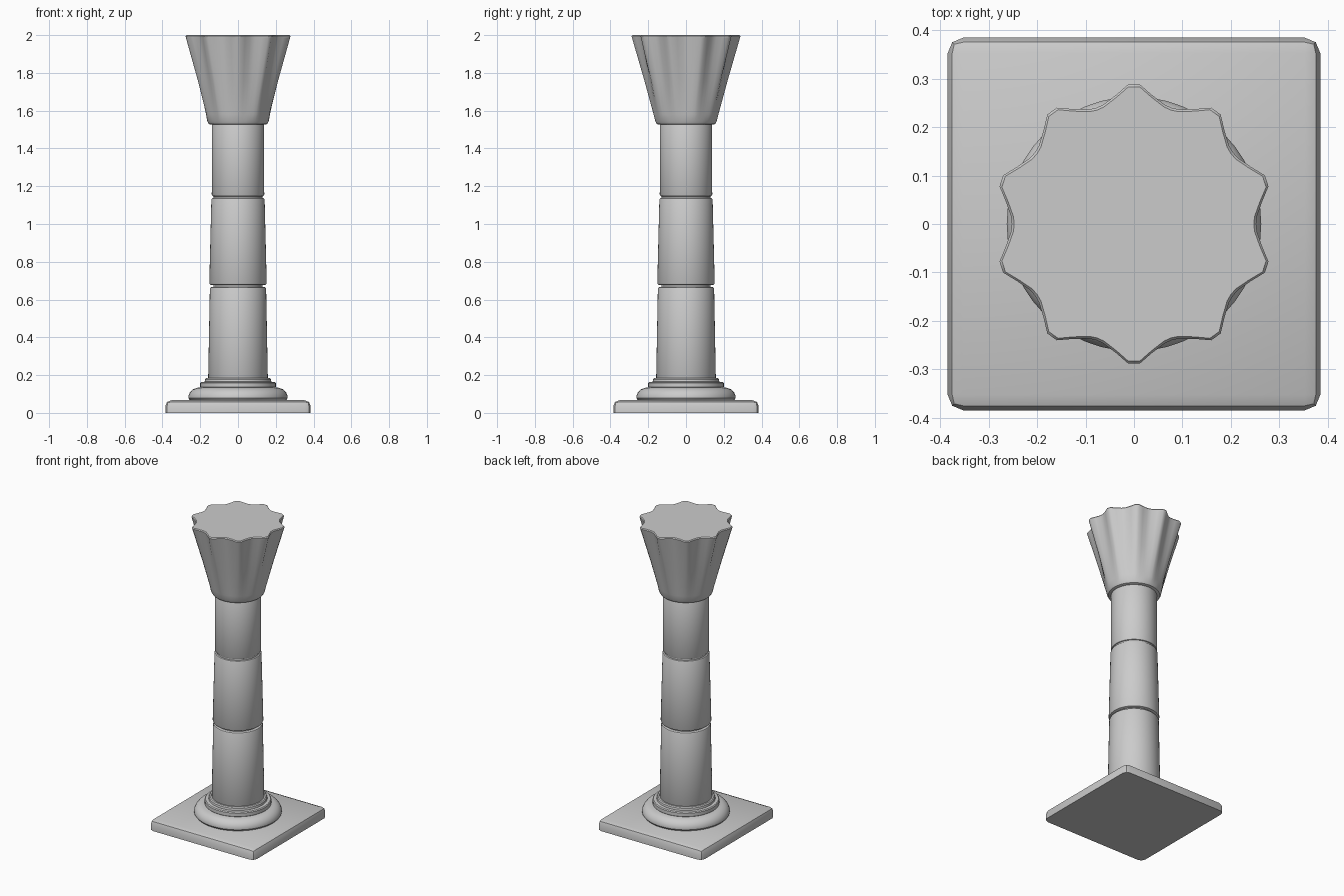
import bpy, bmesh
from math import sin, cos, pi, radians

if "Cube" in bpy.data.objects:
    bpy.data.objects.remove(bpy.data.objects["Cube"])


def finish(name, bm, angle=35):
    bmesh.ops.recalc_face_normals(bm, faces=bm.faces)
    mesh = bpy.data.meshes.new(name)
    bm.to_mesh(mesh)
    bm.free()
    obj = bpy.data.objects.new(name, mesh)
    bpy.context.collection.objects.link(obj)
    bpy.ops.object.select_all(action='DESELECT')
    obj.select_set(True)
    bpy.context.view_layer.objects.active = obj
    bpy.ops.object.shade_smooth_by_angle(angle=radians(angle))
    return obj


def loft(name, rings, angle=35):
    """Skin a stack of closed rings and cap both ends."""
    bm = bmesh.new()
    rows = [[bm.verts.new(p) for p in ring] for ring in rings]
    n = len(rows[0])
    for a, b in zip(rows, rows[1:]):
        for i in range(n):
            j = (i + 1) % n
            bm.faces.new((a[i], a[j], b[j], b[i]))
    bm.faces.new(rows[0][::-1])
    bm.faces.new(rows[-1])
    return finish(name, bm, angle)


def lathe(name, profile, sides=48):
    return loft(name, [[(r * cos(2 * pi * i / sides), r * sin(2 * pi * i / sides), z)
                        for i in range(sides)] for r, z in profile])


# Square plinth with softened corners and top edge
bm = bmesh.new()
bmesh.ops.create_cube(bm, size=1)
for v in bm.verts:
    v.co = (v.co.x * 0.77, v.co.y * 0.77, (v.co.z + 0.5) * 0.067)
edges = [e for e in bm.edges if max(v.co.z for v in e.verts) > 0.01]
bmesh.ops.bevel(bm, geom=edges, offset=0.032, segments=2, profile=0.5, affect='EDGES')
finish("plinth", bm)

# Round base mouldings
lathe("base_torus", [(0.24, 0.06), (0.255, 0.067), (0.263, 0.078), (0.263, 0.09),
                     (0.255, 0.108), (0.24, 0.124), (0.217, 0.133), (0.15, 0.135)])
lathe("base_collar", [(0.195, 0.13), (0.2, 0.136), (0.2, 0.158), (0.195, 0.164),
                      (0.176, 0.165), (0.174, 0.178), (0.168, 0.184), (0.14, 0.185)])

# Tapering drums: bottom z, bottom radius, top z, top radius
drums = [("lower", 0.17, 0.158, 0.667, 0.149),
         ("middle", 0.677, 0.152, 1.138, 0.141),
         ("upper", 1.146, 0.139, 1.54, 0.138)]
for label, z0, r0, z1, r1 in drums:
    c = 0.009
    lathe(label + "_drum", [(r0 - c, z0), (r0 - 0.003, z0 + 0.003), (r0, z0 + c),
                            (r1, z1 - c), (r1 - 0.003, z1 - 0.003), (r1 - c, z1)])
lathe("shaft_core", [(0.131, 0.6), (0.131, 1.2)])

# Ten-lobed flaring capital: round at the foot, star-shaped at the top
lobe = [(-18, 0.2525), (-14.5, 0.2545), (-8, 0.269), (-2.4, 0.2885),
        (2.4, 0.2885), (8, 0.269), (14.5, 0.2545)]
star = [(radians(90 + 36 * k + a), r) for k in range(10) for a, r in lobe]


def capital_ring(z, t, inset=0.0):
    ring = []
    for a, r in star:
        radius = 0.163 * (1 - t) + r * t - inset
        ring.append((radius * cos(a), radius * sin(a), z))
    return ring


loft("capital", [capital_ring(1.526, 0, 0.018), capital_ring(1.53, 0, 0.008),
                 capital_ring(1.545, 0), capital_ring(1.58, 0.07),
                 capital_ring(1.76, 0.46), capital_ring(1.985, 0.98),
                 capital_ring(1.994, 1, 0.0), capital_ring(2.0, 1, 0.005)])
